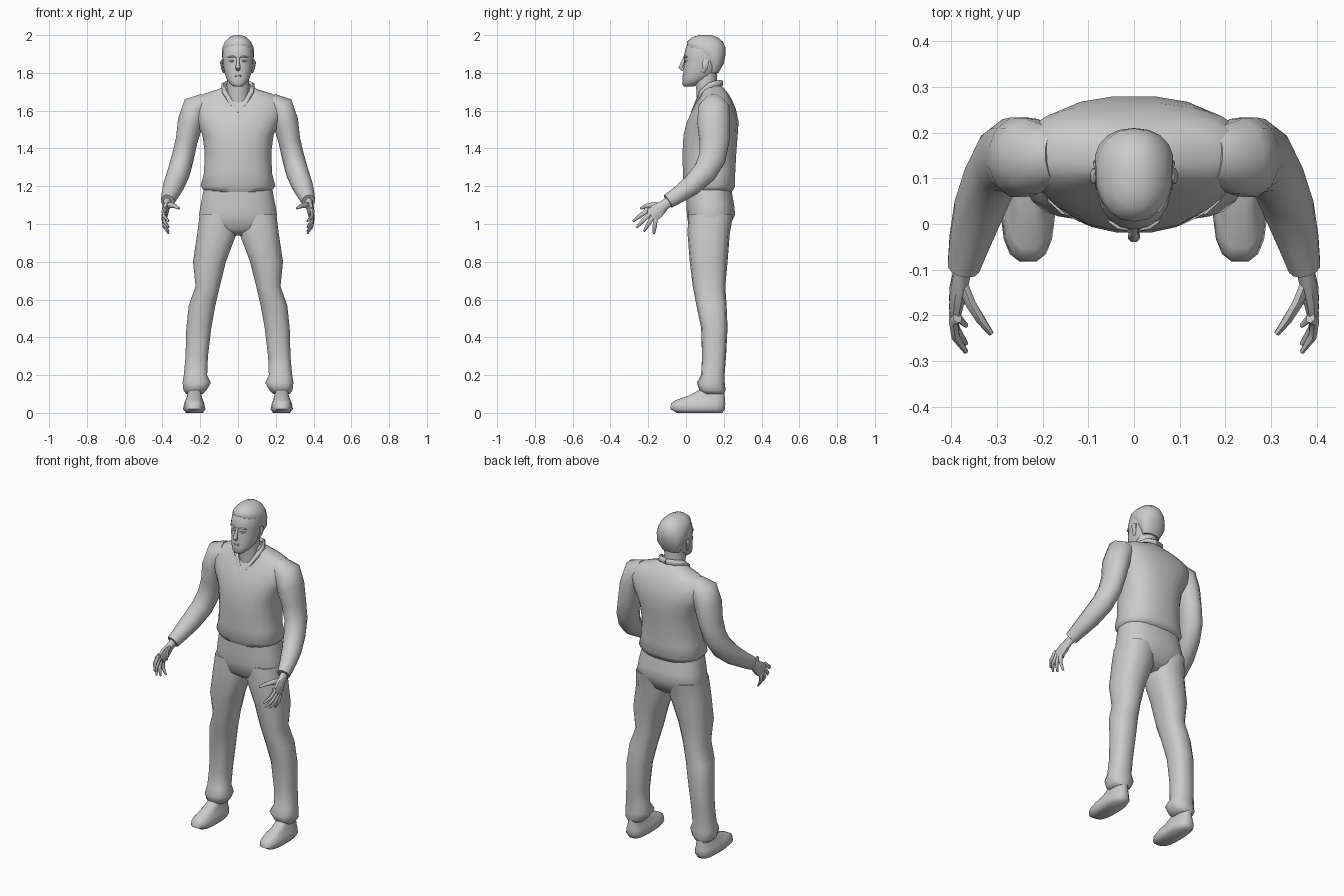
import bpy, bmesh, math
from mathutils import Vector

grey = bpy.data.materials.new("plain grey")
grey.diffuse_color = (0.6, 0.6, 0.6, 1)


def skin(name, rings, mirror=False, angle=60):
    """Join rings of points into a closed, smooth-shaded skin."""
    bm = bmesh.new()
    loops = [[bm.verts.new(p) for p in r] for r in rings]
    n = len(loops[0])
    for a, b in zip(loops, loops[1:]):
        for i in range(n):
            j = (i + 1) % n
            bm.faces.new((a[i], a[j], b[j], b[i]))
    bm.faces.new(loops[0][::-1])
    bm.faces.new(loops[-1])
    bmesh.ops.recalc_face_normals(bm, faces=bm.faces)
    me = bpy.data.meshes.new(name)
    bm.to_mesh(me)
    bm.free()
    me.materials.append(grey)
    ob = bpy.data.objects.new(name, me)
    bpy.context.collection.objects.link(ob)
    bpy.ops.object.select_all(action='DESELECT')
    ob.select_set(True)
    bpy.context.view_layer.objects.active = ob
    bpy.ops.object.shade_smooth_by_angle(angle=math.radians(angle))
    if mirror:
        ob.modifiers.new("Mirror", 'MIRROR').use_mirror_merge = False
    return ob


def oval(n, power):
    pts = []
    for i in range(n):
        a = 2 * math.pi * (i + 0.5) / n
        c, s = math.cos(a), math.sin(a)
        pts.append((math.copysign(abs(c) ** (2 / power), c),
                    math.copysign(abs(s) ** (2 / power), s)))
    return pts


def stack(name, levels, n=16, power=2.3, mirror=False):
    """Level rings: (z, left x, right x, front y, back y)."""
    rings = []
    for z, x0, x1, y0, y1 in levels:
        rings.append([((x0 + x1) / 2 + u * (x1 - x0) / 2,
                       (y0 + y1) / 2 + v * (y1 - y0) / 2, z)
                      for u, v in oval(n, power)])
    return skin(name, rings, mirror)


def body(name, levels, **kw):
    """Centred rings: (z, half width, front y, back y)."""
    return stack(name, [(z, -w, w, a, b) for z, w, a, b in levels], **kw)


def limb(name, path, n=10, mirror=True):
    """Rings square to a path: (x, y, z, radius across x, other radius)."""
    pts = [Vector(p[:3]) for p in path]
    rings = []
    for i, p in enumerate(path):
        t = (pts[min(i + 1, len(pts) - 1)] - pts[max(i - 1, 0)]).normalized()
        u = Vector((1, 0, 0)) - t * t.x
        u = u.normalized() if u.length > 0.05 else Vector((0, 1, 0))
        v = t.cross(u)
        rings.append([pts[i] + u * c * p[3] + v * s * p[4] for c, s in oval(n, 2)])
    return skin(name, rings, mirror)


# Loose top, from hem to collar
body("shirt", [
    (1.17, 0.175, 0.0, 0.245), (1.20, 0.20, -0.015, 0.262), (1.27, 0.182, -0.018, 0.262),
    (1.38, 0.178, -0.02, 0.268), (1.47, 0.19, -0.015, 0.275), (1.54, 0.225, 0.003, 0.28),
    (1.61, 0.255, 0.035, 0.265), (1.66, 0.235, 0.065, 0.243), (1.69, 0.18, 0.08, 0.225),
    (1.715, 0.10, 0.085, 0.205), (1.74, 0.065, 0.085, 0.18)], n=20, power=2.4)

# Collar running from the V point around the neck
limb("collar", [
    (0.0, 0.032, 1.59, 0.007, 0.007), (0.04, 0.058, 1.645, 0.012, 0.01),
    (0.072, 0.083, 1.70, 0.014, 0.012), (0.078, 0.13, 1.733, 0.012, 0.018),
    (0.05, 0.175, 1.745, 0.012, 0.018), (0.0, 0.187, 1.745, 0.012, 0.018)], n=6)

# Sleeves
limb("arm", [
    (0.17, 0.15, 1.645, 0.05, 0.06), (0.225, 0.148, 1.615, 0.075, 0.085),
    (0.252, 0.146, 1.54, 0.07, 0.09), (0.272, 0.15, 1.44, 0.06, 0.082),
    (0.293, 0.14, 1.35, 0.06, 0.074), (0.313, 0.10, 1.275, 0.06, 0.066),
    (0.34, 0.03, 1.205, 0.056, 0.056), (0.36, -0.04, 1.155, 0.046, 0.046),
    (0.373, -0.095, 1.12, 0.036, 0.04)], n=12)

# Hands: palm, four fingers, thumb
limb("palm", [
    (0.373, -0.085, 1.12, 0.022, 0.028), (0.378, -0.115, 1.10, 0.02, 0.03),
    (0.386, -0.15, 1.07, 0.019, 0.042), (0.39, -0.185, 1.042, 0.014, 0.042)], n=8)
fingers = [("index", (-0.213, 1.066), (-0.28, 1.015)), ("middle", (-0.197, 1.047), (-0.262, 0.982)),
           ("ring", (-0.18, 1.032), (-0.222, 0.962)), ("little", (-0.162, 1.022), (-0.17, 0.948))]
for label, (y0, z0), (y1, z1) in fingers:
    ym, zm = (y0 + y1) / 2, (z0 + z1) / 2
    limb(label + "_finger", [
        (0.386, y0 * 0.92 - 0.01, z0 + 0.015, 0.011, 0.012), (0.395, y0, z0, 0.011, 0.012),
        (0.39, ym, zm, 0.01, 0.011), (0.367, y1, z1, 0.005, 0.006)], n=6)
limb("thumb", [
    (0.378, -0.125, 1.095, 0.014, 0.018), (0.357, -0.175, 1.10, 0.013, 0.016),
    (0.335, -0.21, 1.095, 0.011, 0.012), (0.312, -0.24, 1.083, 0.006, 0.007)], n=6)

# Trousers: seat and legs with flared cuffs
body("trouser_seat", [
    (0.94, 0.10, 0.06, 0.18), (0.975, 0.20, 0.015, 0.225), (1.05, 0.208, 0.003, 0.262),
    (1.10, 0.20, 0.002, 0.256), (1.19, 0.182, 0.002, 0.24)], n=20, power=2.5)
stack("trouser_leg", [
    (1.05, 0.01, 0.205, 0.012, 0.25), (0.95, 0.005, 0.218, 0.008, 0.232),
    (0.80, 0.062, 0.24, 0.02, 0.22), (0.67, 0.095, 0.226, 0.036, 0.208),
    (0.57, 0.118, 0.262, 0.055, 0.215), (0.45, 0.14, 0.275, 0.08, 0.22),
    (0.30, 0.158, 0.279, 0.085, 0.212), (0.20, 0.162, 0.288, 0.08, 0.204),
    (0.16, 0.142, 0.295, 0.058, 0.205), (0.12, 0.165, 0.29, 0.07, 0.21),
    (0.10, 0.185, 0.275, 0.09, 0.20)], n=14, power=2.5, mirror=True)

# Shoes: broad sole rising from a low toe to the ankle
stack("shoe", [
    (0.0, 0.185, 0.275, -0.05, 0.195), (0.02, 0.172, 0.292, -0.084, 0.208),
    (0.05, 0.178, 0.286, -0.082, 0.21), (0.068, 0.185, 0.278, -0.055, 0.208),
    (0.09, 0.192, 0.27, 0.01, 0.206), (0.13, 0.198, 0.262, 0.085, 0.20)],
    n=16, power=2.8, mirror=True)

# Neck and head
body("neck", [(1.62, 0.055, 0.055, 0.17), (1.70, 0.062, 0.055, 0.17),
              (1.76, 0.06, 0.045, 0.165), (1.82, 0.06, 0.05, 0.165)], power=2)
body("head", [
    (1.728, 0.025, -0.012, 0.04), (1.742, 0.043, -0.02, 0.07), (1.77, 0.062, -0.018, 0.13),
    (1.80, 0.072, -0.014, 0.165), (1.84, 0.079, -0.012, 0.187), (1.865, 0.081, -0.008, 0.197),
    (1.89, 0.083, -0.012, 0.203), (1.93, 0.08, -0.002, 0.203), (1.96, 0.068, 0.012, 0.19),
    (1.985, 0.045, 0.04, 0.165), (1.995, 0.02, 0.07, 0.13)], n=18, power=2.2)
body("hair", [
    (1.80, 0.055, 0.12, 0.172), (1.85, 0.08, 0.105, 0.2), (1.90, 0.087, 0.055, 0.21),
    (1.935, 0.084, 0.005, 0.209), (1.965, 0.07, 0.005, 0.195),
    (1.99, 0.045, 0.035, 0.165), (2.0, 0.018, 0.07, 0.13)], n=18, power=2.2)

# Face details
limb("nose", [(0, -0.004, 1.885, 0.007, 0.008), (0, -0.02, 1.85, 0.009, 0.01),
              (0, -0.028, 1.828, 0.014, 0.013), (0, -0.015, 1.815, 0.01, 0.008)], n=8, mirror=False)
limb("lips", [(-0.026, -0.004, 1.782, 0.003, 0.003), (-0.01, -0.014, 1.784, 0.006, 0.007),
              (0.01, -0.014, 1.784, 0.006, 0.007), (0.026, -0.004, 1.782, 0.003, 0.003)],
     n=6, mirror=False)
limb("brow", [(0.014, -0.011, 1.883, 0.004, 0.004), (0.034, -0.008, 1.888, 0.005, 0.005),
              (0.055, 0.006, 1.883, 0.003, 0.003)], n=6)
limb("eye", [(0.02, -0.006, 1.862, 0.002, 0.002), (0.033, -0.004, 1.863, 0.006, 0.006),
             (0.047, 0.004, 1.862, 0.002, 0.002)], n=8)
limb("ear", [(0.082, 0.105, 1.87, 0.006, 0.012), (0.088, 0.105, 1.855, 0.008, 0.019),
             (0.083, 0.1, 1.825, 0.007, 0.014), (0.076, 0.09, 1.803, 0.005, 0.008)], n=8)
